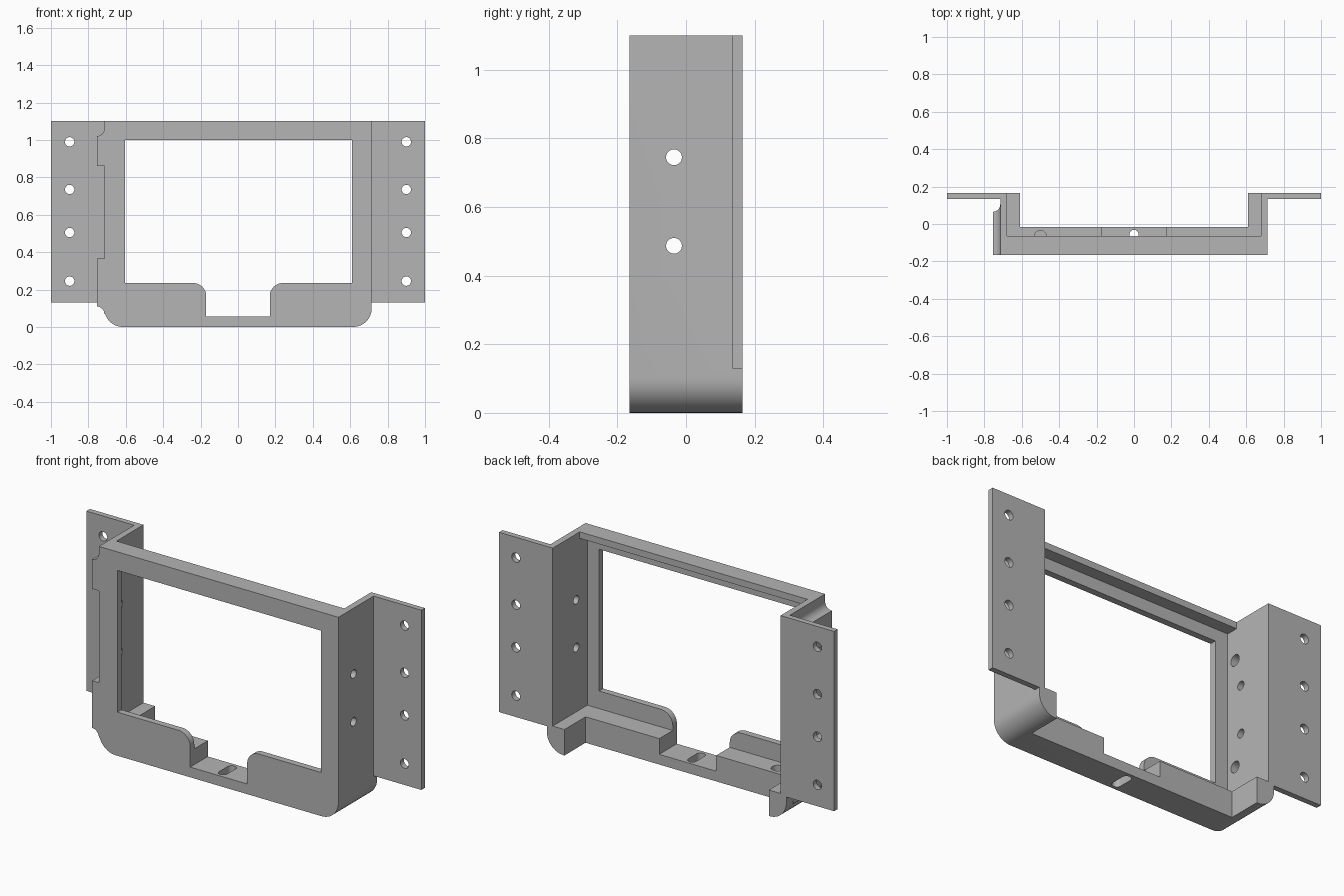
import bpy, bmesh, math
from mathutils import Vector

old = bpy.data.objects.get("Cube")
if old:
    bpy.data.objects.remove(old, do_unlink=True)

grey = bpy.data.materials.new("plain grey")
grey.use_nodes = True
grey.diffuse_color = (0.46, 0.46, 0.46, 1)
grey.node_tree.nodes["Principled BSDF"].inputs["Base Color"].default_value = grey.diffuse_color


def prism(name, pts, lo, hi, axis="y"):
    """Extrude a closed 2D profile along one axis."""
    place = {"x": lambda a, b, t: (t, a, b),
             "y": lambda a, b, t: (a, t, b),
             "z": lambda a, b, t: (a, b, t)}[axis]
    bm = bmesh.new()
    face = bm.faces.new([bm.verts.new(place(a, b, lo)) for a, b in pts])
    ext = bmesh.ops.extrude_face_region(bm, geom=[face])
    step = Vector(place(0, 0, hi - lo))
    bmesh.ops.translate(bm, vec=step, verts=[g for g in ext["geom"] if isinstance(g, bmesh.types.BMVert)])
    bmesh.ops.recalc_face_normals(bm, faces=bm.faces)
    mesh = bpy.data.meshes.new(name)
    bm.to_mesh(mesh)
    bm.free()
    mesh.materials.append(grey)
    ob = bpy.data.objects.new(name, mesh)
    bpy.context.collection.objects.link(ob)
    return ob


def box(name, x0, x1, y0, y1, z0, z1):
    return prism(name, [(x0, z0), (x1, z0), (x1, z1), (x0, z1)], y0, y1)


def arc(cx, cy, r, start, end, n=12):
    angles = [math.radians(start + (end - start) * i / n) for i in range(n + 1)]
    return [(cx + r * math.cos(a), cy + r * math.sin(a)) for a in angles]


def rod(name, a, b, r, lo, hi, axis):
    return prism(name, arc(a, b, r, 0, 360, 32)[:-1], lo, hi, axis)


def combine(target, tool, operation):
    bpy.context.view_layer.objects.active = target
    mod = target.modifiers.new("combine", "BOOLEAN")
    mod.operation, mod.solver, mod.object = operation, "EXACT", tool
    bpy.ops.object.modifier_apply(modifier=mod.name)
    bpy.data.objects.remove(tool, do_unlink=True)


def cut(target, tool):
    combine(target, tool, "DIFFERENCE")


FRONT, BACK = -0.165, 0.165
OUT, IN, WIN, TOP = 0.715, 0.68, 0.61, 1.1
LEDGE = 0.14

# Solid block with rounded lower corners
outline = arc(-OUT + 0.1, 0.1, 0.1, 180, 270) + arc(OUT - 0.1, 0.1, 0.1, 270, 360)
frame = prism("mounting_frame", outline + [(OUT, TOP), (-OUT, TOP)], FRONT, BACK)

# Rear pocket, open top behind the beam, space between the feet, window
cut(frame, box("pocket", -IN, IN, -0.13, 0.4, LEDGE, 1.065))
cut(frame, box("top_opening", -IN, IN, -0.065, 0.4, 0.9, 1.3))
cut(frame, box("foot_gap", -WIN, WIN, -0.015, 0.4, -0.2, 0.3))
cut(frame, box("window", -0.605, WIN, -0.4, 0.1, 0.235, 1.0))

# Notch in the lower rail with rounded lips
right = [(0.17, 0.055)] + arc(0.24, 0.165, 0.07, 180, 90) + [(0.24, 0.3)]
cut(frame, prism("notch", right + [(-x, z) for x, z in reversed(right)], -0.4, 0.2))

# Side flanges
for s in (-1, 1):
    x0, x1 = sorted((s * 0.69, s))
    combine(frame, box("flange", x0, x1, 0.135, BACK, 0.13, TOP), "UNION")

# Screw lugs on the right wall with coved ends
for z0, z1, cove in ((0.86, 1.06, 1.06), (0.07, 0.365, 0.07)):
    lug = box("lug", -0.755, -0.695, FRONT, 0.105, z0, z1)
    cut(lug, rod("end_cove", -0.755, cove, 0.04, -0.4, 0.4, "y"))
    cut(lug, rod("back_cove", -0.755, 0.105, 0.04, -0.2, 1.3, "z"))
    combine(frame, lug, "UNION")

# Holes in flanges, walls, lugs and lower rail
for s in (-1, 1):
    for z in (0.99, 0.735, 0.505, 0.245):
        cut(frame, rod("flange_hole", s * 0.9, z, 0.025, 0.05, 0.3, "y"))
for z in (0.745, 0.487):
    cut(frame, rod("wall_hole", -0.035, z, 0.023, -0.9, 0.9, "x"))
for z in (0.9, 0.325):
    cut(frame, rod("lug_hole", -0.077, z, 0.03, -0.735, -0.6, "x"))
cut(frame, rod("ledge_hole", -0.5, -0.068, 0.033, 0.06, 0.3, "z"))
slot = arc(0, -0.055, 0.024, 0, 180) + arc(0, -0.125, 0.024, 180, 360)
cut(frame, prism("slot", slot, -0.1, 0.1, "z"))

# Smooth curved faces, sharp edges kept
bpy.ops.object.select_all(action="DESELECT")
frame.select_set(True)
bpy.context.view_layer.objects.active = frame
bpy.ops.object.shade_smooth_by_angle(angle=math.radians(30))
